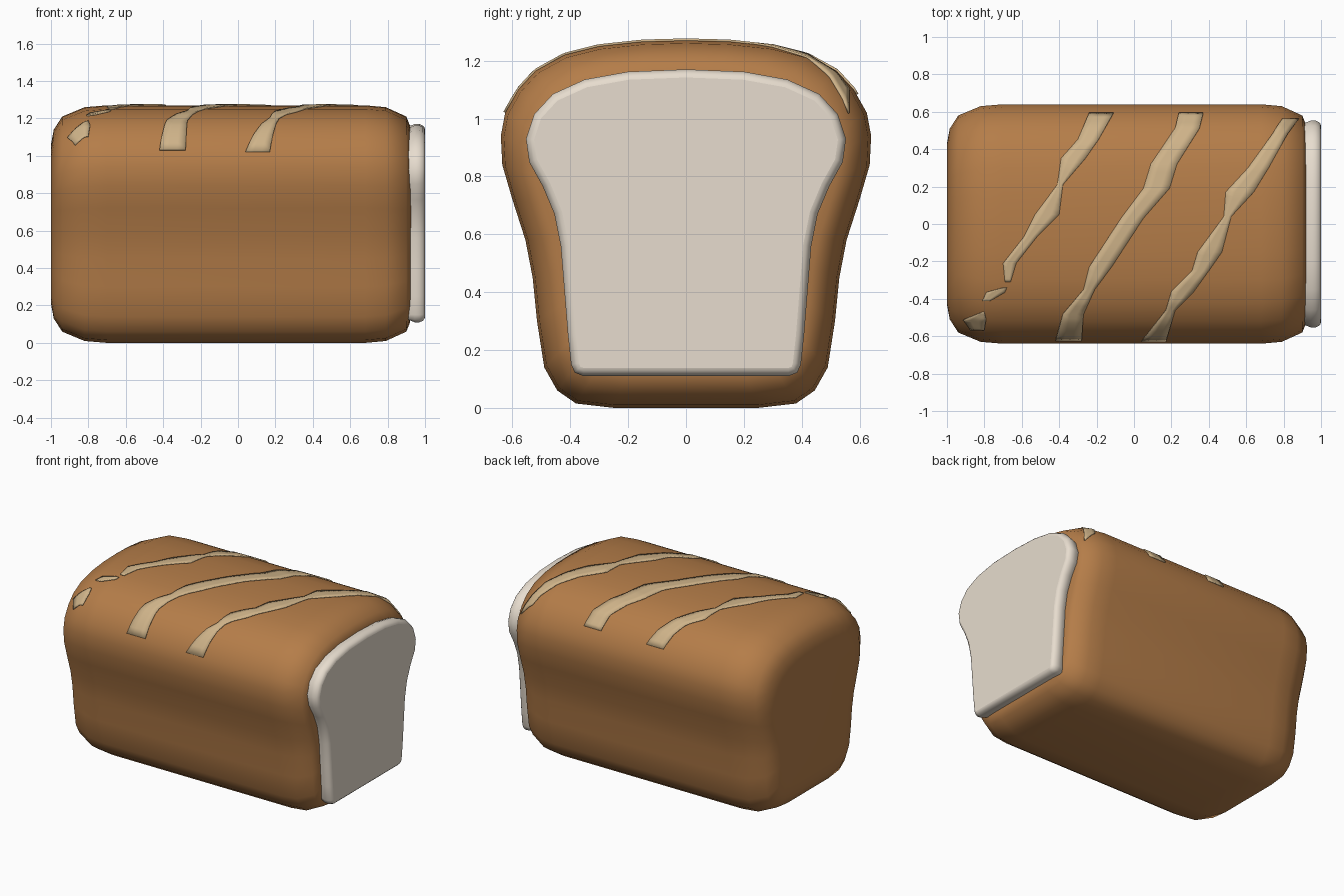
import bpy, bmesh
from mathutils import Vector
from mathutils.bvhtree import BVHTree

if "Cube" in bpy.data.objects:
    bpy.data.objects.remove(bpy.data.objects["Cube"])


def material(name, color):
    mat = bpy.data.materials.new(name)
    mat.use_nodes = True
    mat.diffuse_color = (*color, 1)
    mat.node_tree.nodes["Principled BSDF"].inputs["Base Color"].default_value = (*color, 1)
    return mat


crust_brown = material("crust brown", (0.46, 0.205, 0.066))
crumb_cream = material("crumb cream", (0.80, 0.72, 0.62))
score_tan = material("score tan", (0.62, 0.45, 0.25))


def mirrored(half):
    """Close a half outline running from top centre to bottom centre."""
    return half + [(-y, z) for y, z in reversed(half[1:-1])]


def scaled(outline, inset):
    """Shrink an outline towards its middle by an inset on each side."""
    ys, zs = zip(*outline)
    mid = (max(zs) + min(zs)) / 2
    ky = 1 - inset / max(ys)
    kz = 1 - inset / (max(zs) - mid)
    return [(y * ky, mid + (z - mid) * kz) for y, z in outline]


def offset(outline, inset):
    """Shrink an outline evenly along its normals."""
    result = []
    for i, (y, z) in enumerate(outline):
        before, after = outline[i - 1], outline[(i + 1) % len(outline)]
        along = Vector((after[0] - before[0], after[1] - before[1])).normalized()
        result.append((y - along.y * -inset, z - along.x * inset))
    return result


def loft(outline, stations, shrink):
    """Skin rings given as (x, inset), with a flat cap at each end."""
    bm = bmesh.new()
    rings = [[bm.verts.new((x, y, z)) for y, z in shrink(outline, d)] for x, d in stations]
    count = len(outline)
    for a, b in zip(rings, rings[1:]):
        for i in range(count):
            j = (i + 1) % count
            bm.faces.new((a[i], a[j], b[j], b[i]))
    bm.faces.new(rings[0])
    bm.faces.new(rings[-1])
    bmesh.ops.recalc_face_normals(bm, faces=bm.faces)
    return bm


def finish(bm, name, mat, angle):
    mesh = bpy.data.meshes.new(name)
    bm.to_mesh(mesh)
    mesh.materials.append(mat)
    obj = bpy.data.objects.new(name, mesh)
    bpy.context.collection.objects.link(obj)
    bpy.ops.object.select_all(action="DESELECT")
    obj.select_set(True)
    bpy.context.view_layer.objects.active = obj
    bpy.ops.object.shade_smooth_by_angle(angle=angle)
    return obj


# Loaf crust: domed top, narrow waist, rounded ends
crust_outline = mirrored([
    (0, 1.27), (0.15, 1.266), (0.3, 1.25), (0.42, 1.22), (0.52, 1.165), (0.58, 1.1),
    (0.625, 1.02), (0.64, 0.94), (0.635, 0.84), (0.6, 0.72), (0.555, 0.58), (0.53, 0.45),
    (0.515, 0.3), (0.49, 0.14), (0.445, 0.06), (0.38, 0.015), (0.25, 0), (0, 0)])
crust_bm = loft(crust_outline,
                [(-1, 0.21), (-0.985, 0.13), (-0.94, 0.06), (-0.82, 0.01), (-0.7, 0),
                 (0.68, 0), (0.79, 0.01), (0.9, 0.06), (0.92, 0.11), (0.925, 0.16)], scaled)
crust_tree = BVHTree.FromBMesh(crust_bm)
finish(crust_bm, "loaf_crust", crust_brown, 1.2)

# Cut end: crumb slab with a softened rim
crumb_outline = mirrored([
    (0, 1.17), (0.2, 1.162), (0.35, 1.135), (0.46, 1.085), (0.525, 1.015), (0.553, 0.93),
    (0.542, 0.85), (0.495, 0.765), (0.455, 0.67), (0.433, 0.56), (0.42, 0.4), (0.408, 0.25),
    (0.397, 0.15), (0.385, 0.122), (0.355, 0.11), (0, 0.11)])
crumb_bm = loft(crumb_outline,
                [(0.9, 0.015), (0.925, 0.008), (0.945, 0), (0.97, 0), (0.988, 0.008),
                 (0.997, 0.018), (1, 0.028)], offset)
crumb = finish(crumb_bm, "cut_end_crumb", crumb_cream, 0.9)
for face in crumb.data.polygons:
    if face.normal.x > 0.99:
        face.use_smooth = False

# Score marks: rows of (y, left x, right x) draped on the crust
scores = {
    "score_left": [(0.59, -0.24, -0.11), (0.45, -0.3, -0.19), (0.35, -0.39, -0.26),
                   (0.21, -0.41, -0.38), (0.05, -0.53, -0.4), (-0.07, -0.59, -0.52),
                   (-0.21, -0.7, -0.63), (-0.31, -0.69, -0.66)],
    "score_left_bridge": [(-0.34, -0.7, -0.68), (-0.365, -0.79, -0.69), (-0.41, -0.81, -0.77)],
    "score_left_tip": [(-0.47, -0.81, -0.8), (-0.51, -0.91, -0.79), (-0.565, -0.87, -0.8)],
    "score_middle": [(0.59, 0.24, 0.37), (0.51, 0.22, 0.35), (0.32, 0.09, 0.23),
                     (0.19, 0.05, 0.19), (0.03, -0.07, 0.05), (-0.23, -0.24, -0.12),
                     (-0.35, -0.27, -0.21), (-0.48, -0.38, -0.27), (-0.62, -0.42, -0.28)],
    "score_right": [(0.56, 0.79, 0.88), (0.48, 0.74, 0.82), (0.3, 0.61, 0.72),
                    (0.17, 0.49, 0.64), (0.04, 0.48, 0.52), (-0.15, 0.34, 0.47),
                    (-0.25, 0.31, 0.4), (-0.36, 0.2, 0.32), (-0.46, 0.17, 0.22),
                    (-0.625, 0.04, 0.17)],
}
STEPS, ACROSS = 6, 3
for name, rows in scores.items():
    fine = [Vector(a).lerp(Vector(b), k / STEPS)
            for a, b in zip(rows, rows[1:]) for k in range(STEPS)] + [Vector(rows[-1])]
    bm = bmesh.new()
    grid = []
    for y, left, right in fine:
        line = []
        for k in range(ACROSS + 1):
            x = left + (right - left) * k / ACROSS
            spot, normal, *_ = crust_tree.ray_cast(Vector((x, y, 2)), Vector((0, 0, -1)))
            line.append(bm.verts.new(spot - normal * 0.002))
        grid.append(line)
    for a, b in zip(grid, grid[1:]):
        for k in range(ACROSS):
            bm.faces.new((a[k], b[k], b[k + 1], a[k + 1]))
    mark = finish(bm, name, score_tan, 0.7)
    plate = mark.modifiers.new("thickness", "SOLIDIFY")
    plate.thickness = 0.009
    plate.offset = 1
